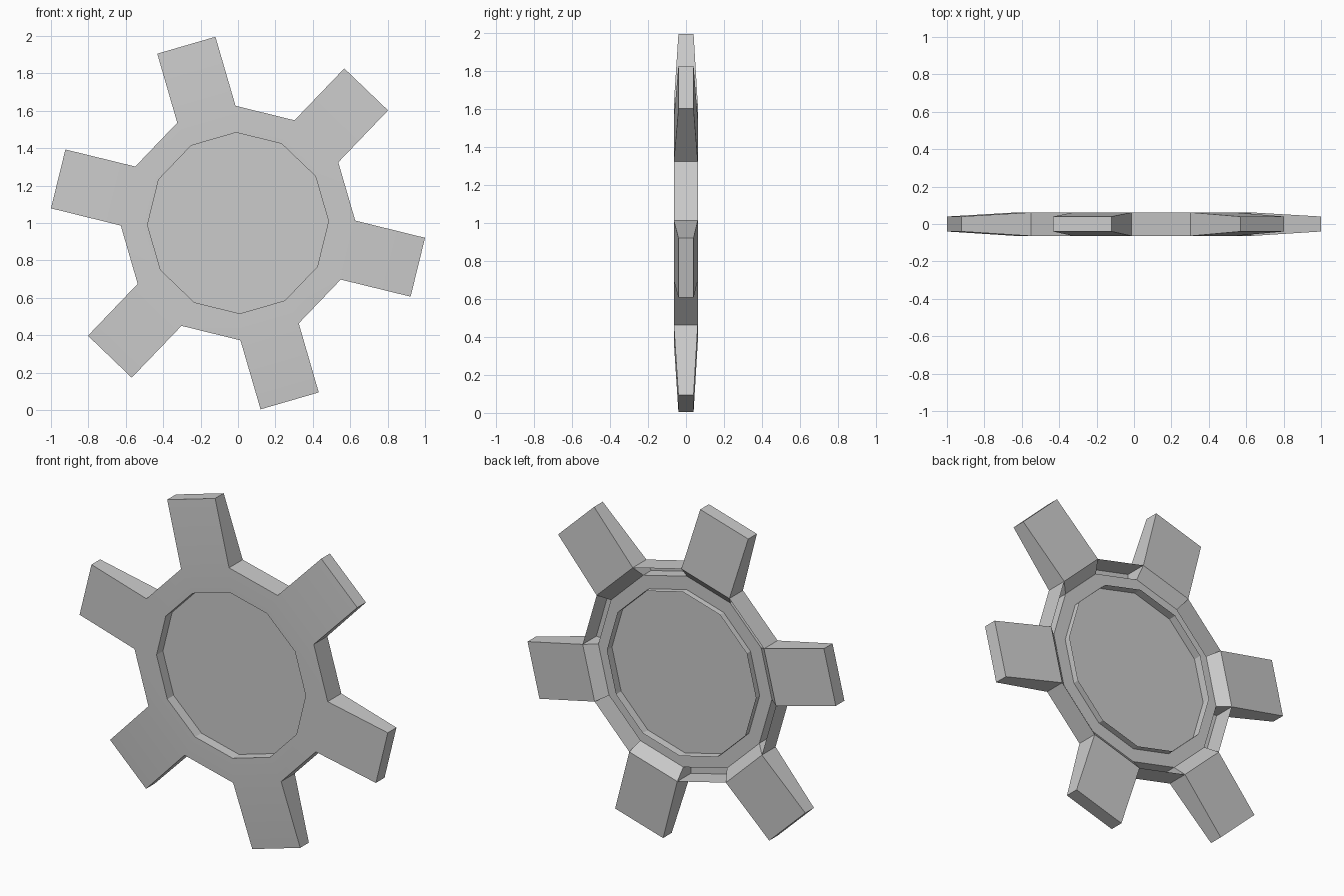
import bpy, bmesh
from math import cos, sin, radians
from mathutils import Vector

if "Cube" in bpy.data.objects:
    bpy.data.objects.remove(bpy.data.objects["Cube"])

START = -28.8            # angle of the first rim corner
ROOT, BACK_R, HOLE = 0.627, 0.563, 0.484
TIP, HALF = 0.99, 0.162  # tooth tip distance and half width
FRONT, REAR = -0.064, 0.062
TIP_Y, FLOOR, LIP = 0.04, 0.008, 0.043


def polar(r, k, y):
    a = radians(START + 30 * k)
    return Vector((r * cos(a), y, 1 + r * sin(a)))


def tip(k, side, y):
    a = radians(START + 30 * k + 15)
    r, t = Vector((cos(a), 0, sin(a))), Vector((-sin(a), 0, cos(a)))
    return Vector((0, y, 1)) + r * TIP + t * HALF * side


def make_object(name, faces):
    bm = bmesh.new()
    for f in faces:
        bm.faces.new([bm.verts.new(p) for p in f])
    bmesh.ops.remove_doubles(bm, verts=bm.verts, dist=1e-4)
    bmesh.ops.recalc_face_normals(bm, faces=bm.faces)
    me = bpy.data.meshes.new(name)
    bm.to_mesh(me)
    bm.free()
    ob = bpy.data.objects.new(name, me)
    bpy.context.collection.objects.link(ob)
    bpy.context.view_layer.objects.active = ob
    ob.select_set(True)
    bpy.ops.object.shade_smooth_by_angle(angle=radians(20))
    ob.select_set(False)
    return ob


def band(k, r0, y0, r1, y1):
    return [polar(r0, k, y0), polar(r0, k + 1, y0),
            polar(r1, k + 1, y1), polar(r1, k, y1)]


body, teeth = [], []
for k in range(12):
    # front ring, hole wall rising to a back lip, recessed back floor
    body.append(band(k, ROOT, FRONT, HOLE, FRONT))
    body.append(band(k, HOLE, FRONT, HOLE, FLOOR))
    body.append(band(k, HOLE, FLOOR, HOLE, LIP))
    body.append(band(k, HOLE, FLOOR, BACK_R, FLOOR))
    if k % 2:
        # gap: thin rim wall with an open pocket behind it
        body.append(band(k, ROOT, FRONT, ROOT, REAR))
        body.append(band(k, BACK_R, FLOOR, BACK_R, FRONT))
    else:
        # tooth: sloped back joint, pocket sides, tapering block
        body.append(band(k, BACK_R, FLOOR, ROOT, REAR))
        for j, s in ((k, -1), (k + 1, 1)):
            body.append([polar(BACK_R, j, FRONT), polar(ROOT, j, FRONT),
                         polar(ROOT, j, REAR), polar(BACK_R, j, FLOOR)])
            body.append([polar(ROOT, j, FRONT), tip(k, s, -TIP_Y),
                         tip(k, s, TIP_Y), polar(ROOT, j, REAR)])
        for y, ty in ((FRONT, -TIP_Y), (REAR, TIP_Y)):
            body.append([polar(ROOT, k, y), tip(k, -1, ty),
                         tip(k, 1, ty), polar(ROOT, k + 1, y)])
        body.append([tip(k, -1, -TIP_Y), tip(k, 1, -TIP_Y),
                     tip(k, 1, TIP_Y), tip(k, -1, TIP_Y)])

make_object("gear_body", body)
# recessed plate closing the centre hole
make_object("centre_plate", [[polar(HOLE, k, -0.005) for k in range(12)]])
